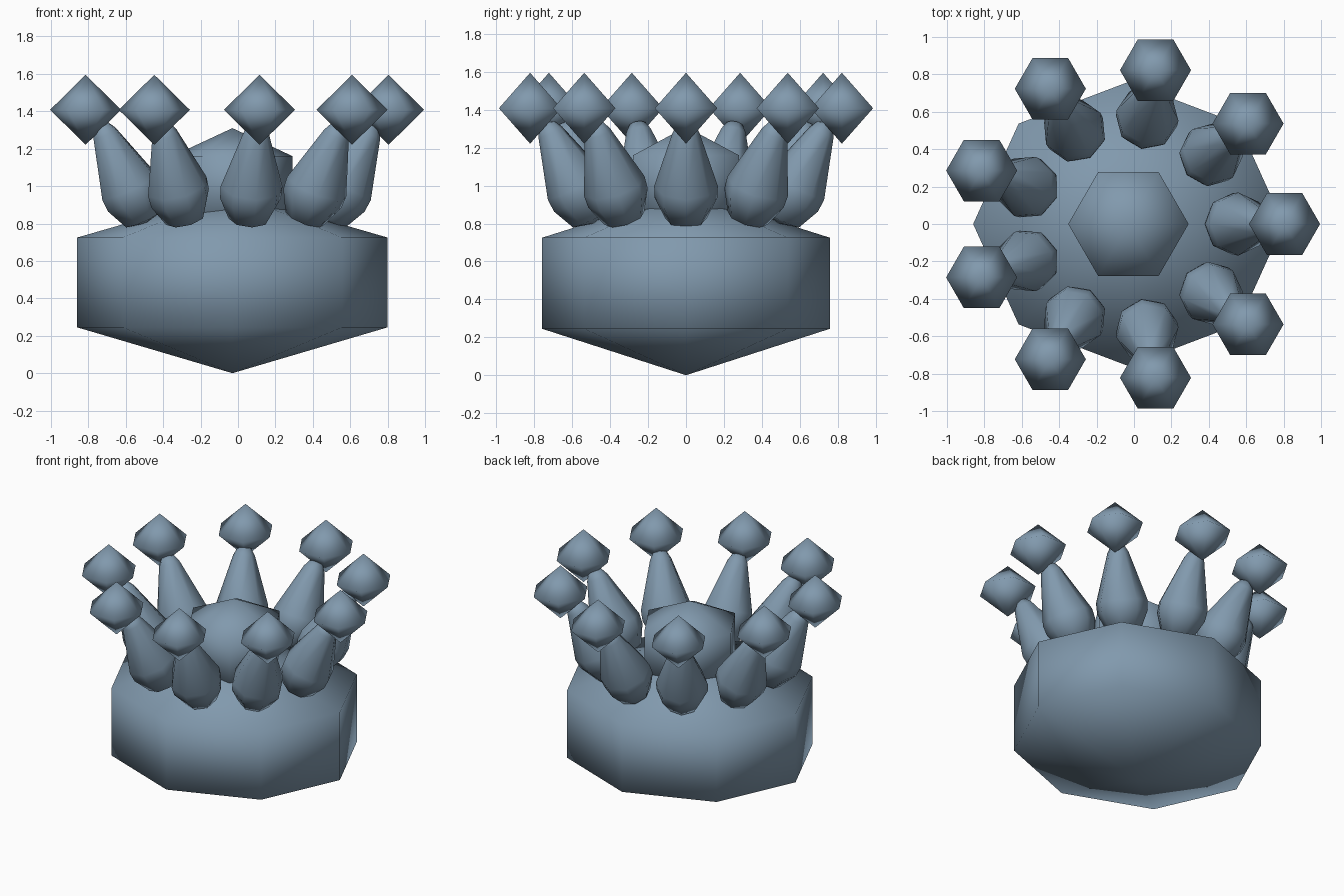
import bpy, bmesh
from math import cos, sin, pi, radians
from mathutils import Matrix

if "Cube" in bpy.data.objects:
    bpy.data.objects.remove(bpy.data.objects["Cube"], do_unlink=True)

# Single slate blue colour
COLOUR = (0.22, 0.32, 0.42, 1)
slate = bpy.data.materials.new("slate blue")
slate.use_nodes = True
slate.diffuse_color = COLOUR
slate.node_tree.nodes["Principled BSDF"].inputs["Base Color"].default_value = COLOUR

CENTRE_X = -0.03
SPIKES = 9


def lathe(name, profile, sides, matrix):
    """Smooth closed solid from (radius, height) points, poles at both ends."""
    bm = bmesh.new()
    bottom = bm.verts.new((0, 0, profile[0][1]))
    top = bm.verts.new((0, 0, profile[-1][1]))
    angles = [2 * pi * i / sides for i in range(sides)]
    rings = [[bm.verts.new((r * cos(a), r * sin(a), z)) for a in angles]
             for r, z in profile[1:-1]]
    for i in range(sides):
        j = (i + 1) % sides
        bm.faces.new((bottom, rings[0][j], rings[0][i]))
        bm.faces.new((top, rings[-1][i], rings[-1][j]))
        for low, high in zip(rings, rings[1:]):
            bm.faces.new((low[i], low[j], high[j], high[i]))
    bm.transform(matrix)
    for face in bm.faces:
        face.smooth = True
    mesh = bpy.data.meshes.new(name)
    bm.to_mesh(mesh)
    bm.free()
    mesh.materials.append(slate)
    obj = bpy.data.objects.new(name, mesh)
    bpy.context.collection.objects.link(obj)
    return obj


middle = Matrix.Translation((CENTRE_X, 0, 0))

# Broad faceted body, slightly narrower from front to back
lathe("body", [(0, 0), (0.83, 0.245), (0.83, 0.725), (0, 0.965)], 8,
      middle @ Matrix.Diagonal((1, 0.915, 1, 1)))

# Central hexagonal dome
lathe("centre_dome", [(0, 0.71), (0.322, 0.86), (0.322, 1.16), (0, 1.31)], 6, middle)

# Ring of outward-leaning spikes, each with a diamond tip
spike_profile = [(0, -0.2), (0.11, -0.17), (0.165, -0.05), (0.168, 0.02),
                 (0.07, 0.335), (0.045, 0.38), (0, 0.39)]
tip_profile = [(0, -0.187), (0.19, 0), (0, 0.187)]
for n in range(SPIKES):
    angle = 2 * pi * n / SPIKES
    turn = middle @ Matrix.Rotation(angle, 4, 'Z')
    lathe(f"spike_{n + 1}", spike_profile, 8,
          turn @ Matrix.Translation((0.58, 0, 0.98)) @ Matrix.Rotation(radians(26), 4, 'Y'))
    lathe(f"spike_tip_{n + 1}", tip_profile, 6,
          Matrix.Translation((CENTRE_X + 0.835 * cos(angle), 0.835 * sin(angle), 1.408)))
